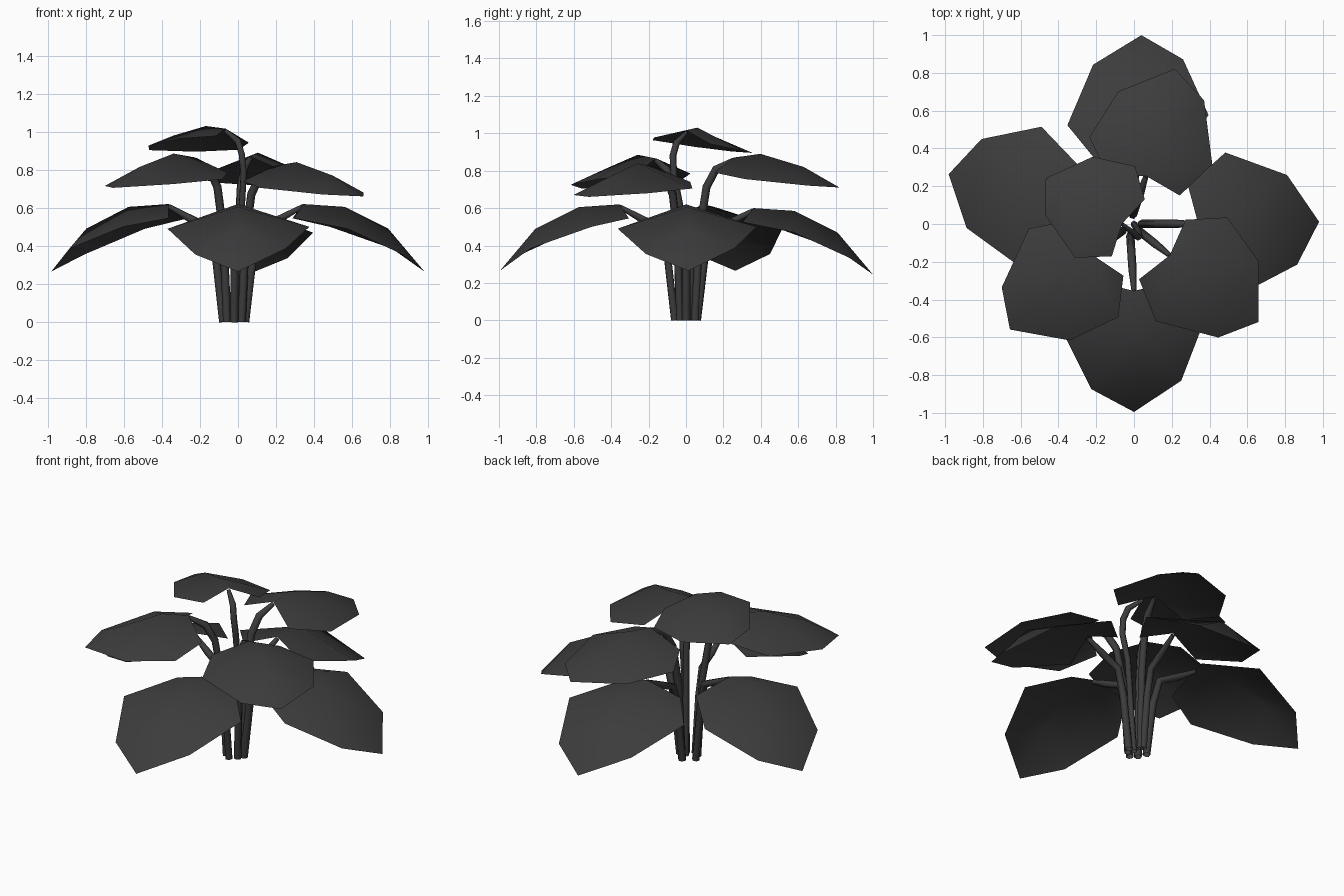
import bpy, math
from mathutils import Vector

if "Cube" in bpy.data.objects:
    bpy.data.objects.remove(bpy.data.objects["Cube"])

dark = bpy.data.materials.new("dark_leaf")
dark.diffuse_color = (0.045, 0.045, 0.045, 1)
dark.use_nodes = True
dark.node_tree.nodes["Principled BSDF"].inputs["Base Color"].default_value = dark.diffuse_color

# leaf outlines (along, across, height): notch, two ridge points, tip,
# then lobe, wide and side points on the left, and the same on the right
DROOPING = [(.05, 0, .02), (.27, 0, .005), (.50, 0, -.11), (.69, 0, -.335),
            (0, .20, -.055), (.20, .375, -.10), (.525, .25, -.215),
            (0, -.20, -.055), (.28, -.37, -.11), (.57, -.225, -.245)]
SPREADING = [(.05, 0, -.02), (.20, 0, 0), (.44, 0, -.07), (.637, .01, -.18),
             (0, .20, -.10), (.166, .345, -.135), (.44, .265, -.16),
             (0, -.20, -.10), (.206, -.32, -.135), (.52, -.185, -.17)]


def leaf(name, shape, origin, angle, size=(1, 1, 1), roll=0.0):
    """Folded leaf blade, both halves sharing the ridge; returns the stalk point."""
    a = math.radians(angle)
    c, s = math.cos(a), math.sin(a)

    verts = []
    for u, v, w in shape:
        u, v, w = u * size[0], v * size[1], w * size[2]
        verts.append(Vector((origin[0] + u * c - v * s, origin[1] + u * s + v * c,
                             origin[2] + w + roll * v)))
    faces = [(0, 1, 5, 4), (1, 2, 6, 5), (2, 3, 6),
             (0, 7, 8, 1), (1, 8, 9, 2), (2, 9, 3)]
    # wind both halves so the upper side faces up
    faces = [tuple(reversed(f)) if (verts[f[1]] - verts[f[0]]).cross(verts[f[2]] - verts[f[1]]).z < 0
             else f for f in faces]
    me = bpy.data.meshes.new(name)
    me.from_pydata(verts, [], faces)
    me.polygons.foreach_set("use_smooth", [True] * len(faces))
    me.materials.append(dark)
    bpy.context.collection.objects.link(bpy.data.objects.new(name, me))
    return verts[0]


def stem(name, points, radius=.022):
    """Thin low-sided tube through the points."""
    cu = bpy.data.curves.new(name, 'CURVE')
    cu.dimensions = '3D'
    cu.bevel_depth = radius
    cu.bevel_resolution = 1
    sp = cu.splines.new('POLY')
    sp.points.add(len(points) - 1)
    for p, q in zip(sp.points, points):
        p.co = (*q, 1)
        p.radius = 1.0
    sp.points[-1].radius = .6
    cu.materials.append(dark)
    ob = bpy.data.objects.new(name, cu)
    bpy.context.collection.objects.link(ob)
    bpy.ops.object.select_all(action='DESELECT')
    ob.select_set(True)
    bpy.context.view_layer.objects.active = ob
    bpy.ops.object.convert(target='MESH')


def stem_to(name, end, angle, bend, base_r):
    """Stem from the central clump out to a leaf; bend holds (outward, height) fractions."""
    a = math.radians(angle)
    base = Vector((-.02 + base_r * math.cos(a), base_r * math.sin(a), 0))
    pts = []
    for t, h in bend:
        p = base.lerp(end, t)
        p.z = end.z * h - (.012 if t == 1 else 0)
        pts.append(p)
    stem(name, pts)


LOW_BEND = [(0, 0), (.13, .54), (.26, .80), (.62, .88), (1, 1)]
MID_BEND = [(0, 0), (.12, .55), (.3, .82), (.55, .93), (1, 1)]

# lower ring of drooping leaves
for name, origin, angle in [("right", (.29, .0, .60), 1),
                            ("front", (0, -.305, .60), -90),
                            ("left", (-.315, .085, .60), 165),
                            ("back", (.015, .31, .58), 88)]:
    end = leaf("low_leaf_" + name, DROOPING, origin, angle)
    stem_to("low_stem_" + name, end, angle, LOW_BEND, .06)

# middle ring of spreading leaves
for name, origin, angle in [("front_right", (.15, -.135, .84), -38),
                            ("back", (.05, .206, .89), 74),
                            ("front_left", (-.19, -.125, .885), 222)]:
    end = leaf("mid_leaf_" + name, SPREADING, origin, angle)
    stem_to("mid_stem_" + name, end, angle, MID_BEND, .05)

# top leaf: mirrored, smaller, tilted down towards the back
end = leaf("top_leaf", SPREADING, (-.03, -.02, 1.03), 150, (.8, -.87, .7), .1)
stem("top_stem", [(0, 0, 0), (.02, -.03, .6), (.03, -.065, .78), (.02, -.07, .88),
                  (0, -.05, .95), end - Vector((0, 0, .012))], .018)
